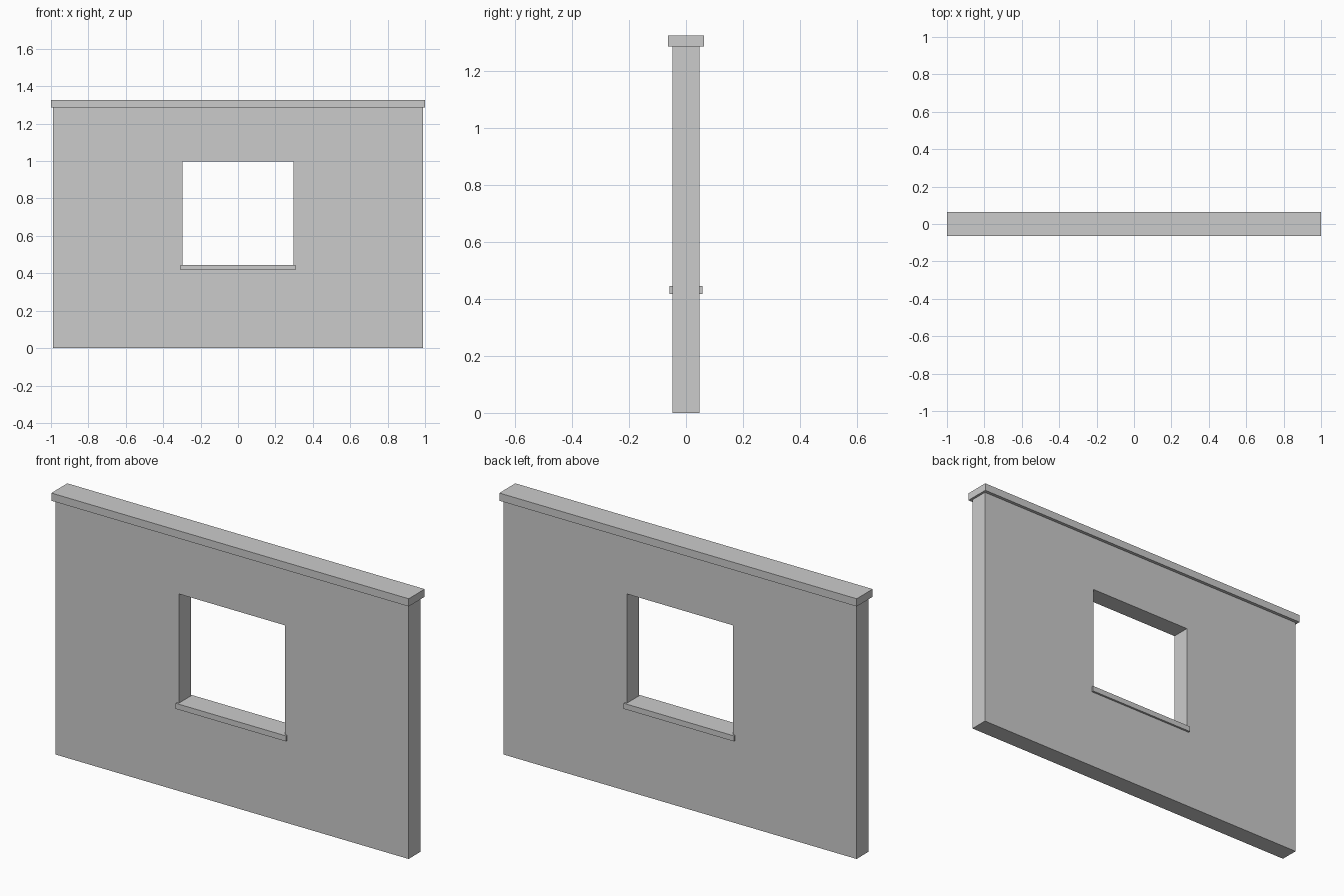
import bpy, bmesh

if "Cube" in bpy.data.objects:
    bpy.data.objects.remove(bpy.data.objects["Cube"])


def box(name, x, y, z0, z1):
    """Box centred on x = y = 0, with half-sizes x and y."""
    bm = bmesh.new()
    bmesh.ops.create_cube(bm, size=1)
    for v in bm.verts:
        v.co = (v.co.x * 2 * x, v.co.y * 2 * y, z0 if v.co.z < 0 else z1)
    return finish(name, bm)


def finish(name, bm):
    bmesh.ops.recalc_face_normals(bm, faces=bm.faces)
    mesh = bpy.data.meshes.new(name)
    bm.to_mesh(mesh)
    bm.free()
    obj = bpy.data.objects.new(name, mesh)
    bpy.context.collection.objects.link(obj)
    return obj


def rectangle(x, z0, z1):
    return [(-x, z0), (x, z0), (x, z1), (-x, z1)]


# Wall slab: ring of faces between outer edge and window opening, front and back
outer = rectangle(0.988, 0, 1.30)
opening = rectangle(0.297, 0.43, 0.997)
bm = bmesh.new()
loops = [[bm.verts.new((x, y, z)) for x, z in loop]
         for y in (-0.0475, 0.0475) for loop in (outer, opening)]
front_out, front_in, back_out, back_in = loops
for a, b in ((front_out, front_in), (front_in, back_in),
             (back_in, back_out), (back_out, front_out)):
    for i in range(4):
        j = (i + 1) % 4
        bm.faces.new((a[i], a[j], b[j], b[i]))
finish("wall", bm)

# Window sill and top coping
box("window_sill", 0.308, 0.058, 0.417, 0.445)
box("wall_coping", 1.0, 0.064, 1.287, 1.326)
